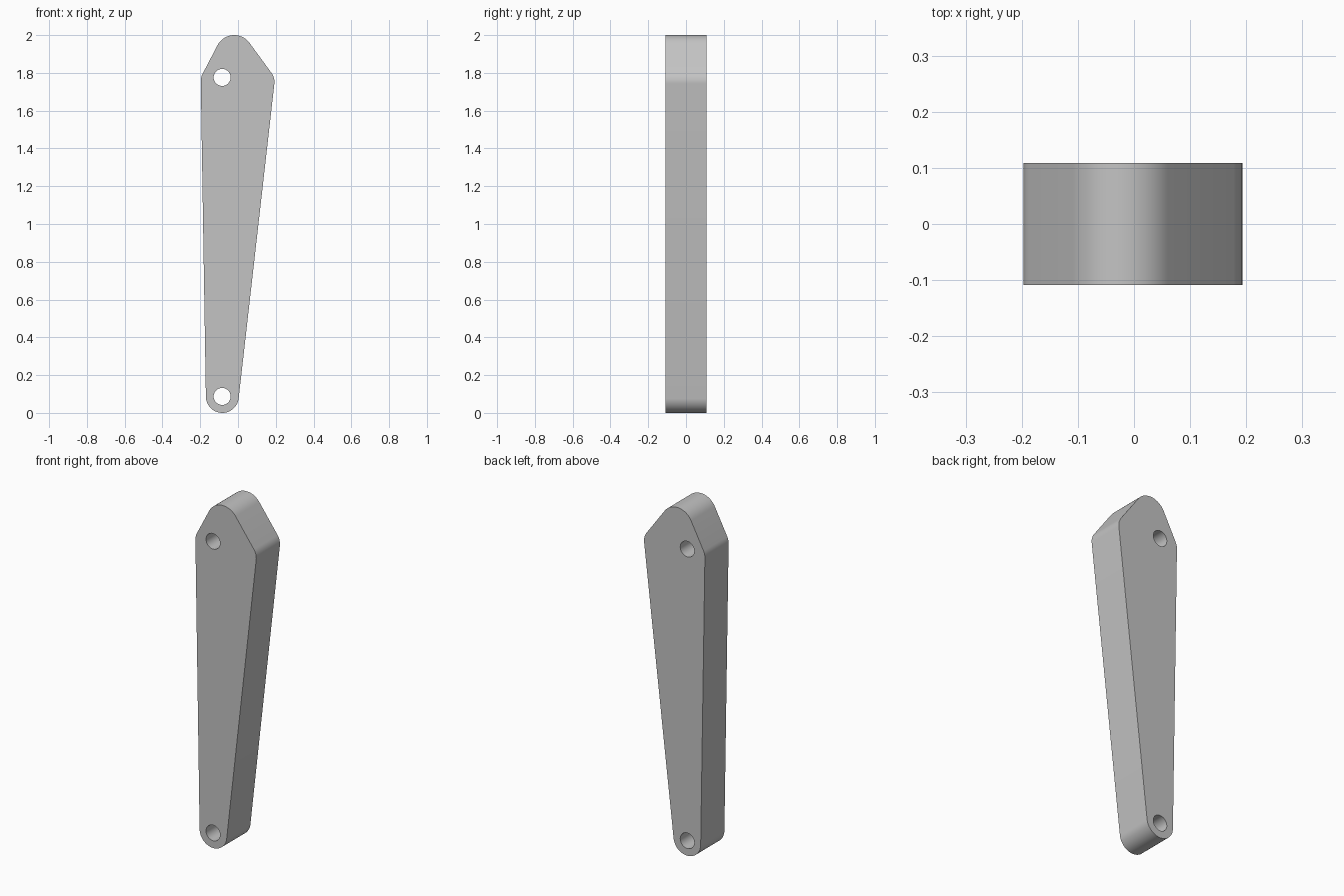
import bpy, bmesh
from math import atan2, acos, hypot, cos, sin, pi, tau, ceil, radians
from mathutils import Vector

cube = bpy.data.objects.get("Cube")
if cube:
    bpy.data.objects.remove(cube, do_unlink=True)

HALF_DEPTH = 0.1085
HOLE_RADIUS = 0.045
HOLES = [(-0.084, 0.087), (-0.084, 1.776)]
# Rounded corners, counter-clockwise: x, z, radius
CORNERS = [(-0.083, 0.087, 0.087), (0.113, 1.752, 0.08),
           (-0.02, 1.9, 0.1), (-0.117, 1.757, 0.08)]


def arc(x, z, radius, start, sweep):
    steps = max(2, ceil(sweep / radians(6)))
    return [(x + radius * cos(start + sweep * i / steps),
             z + radius * sin(start + sweep * i / steps)) for i in range(steps + 1)]


def tangent_normal(a, b):
    """Outward direction of the straight edge touching both corner circles."""
    dx, dz = b[0] - a[0], b[1] - a[1]
    return atan2(dz, dx) - acos((a[2] - b[2]) / hypot(dx, dz))


def outline():
    count = len(CORNERS)
    normals = [tangent_normal(CORNERS[i], CORNERS[(i + 1) % count]) for i in range(count)]
    points = []
    for i, corner in enumerate(CORNERS):
        points += arc(*corner, normals[i - 1], (normals[i] - normals[i - 1]) % tau)
    return points


def add_loop(bm, points):
    verts = [bm.verts.new((x, -HALF_DEPTH, z)) for x, z in points]
    return [bm.edges.new((verts[i - 1], verts[i])) for i in range(len(verts))]


# Flat outline with two pin holes, extruded through the depth
bm = bmesh.new()
edges = add_loop(bm, outline())
for x, z in HOLES:
    edges += add_loop(bm, arc(x, z, HOLE_RADIUS, 0, tau)[:-1])
bmesh.ops.triangle_fill(bm, edges=edges, use_beauty=True, normal=(0, -1, 0))
result = bmesh.ops.extrude_face_region(bm, geom=bm.faces[:], use_keep_orig=True)
back = [v for v in result["geom"] if isinstance(v, bmesh.types.BMVert)]
bmesh.ops.translate(bm, verts=back, vec=Vector((0, 2 * HALF_DEPTH, 0)))
bmesh.ops.recalc_face_normals(bm, faces=bm.faces[:])

mesh = bpy.data.meshes.new("link_arm")
bm.to_mesh(mesh)
bm.free()
arm = bpy.data.objects.new("link_arm", mesh)
bpy.context.collection.objects.link(arm)

# Plain grey
grey = bpy.data.materials.new("grey")
grey.use_nodes = True
grey.diffuse_color = (0.55, 0.55, 0.55, 1)
grey.node_tree.nodes["Principled BSDF"].inputs["Base Color"].default_value = grey.diffuse_color
mesh.materials.append(grey)

# Smooth the rounded rim and holes, keep the face edges sharp
bpy.ops.object.select_all(action="DESELECT")
arm.select_set(True)
bpy.context.view_layer.objects.active = arm
bpy.ops.object.shade_smooth_by_angle(angle=radians(30))
